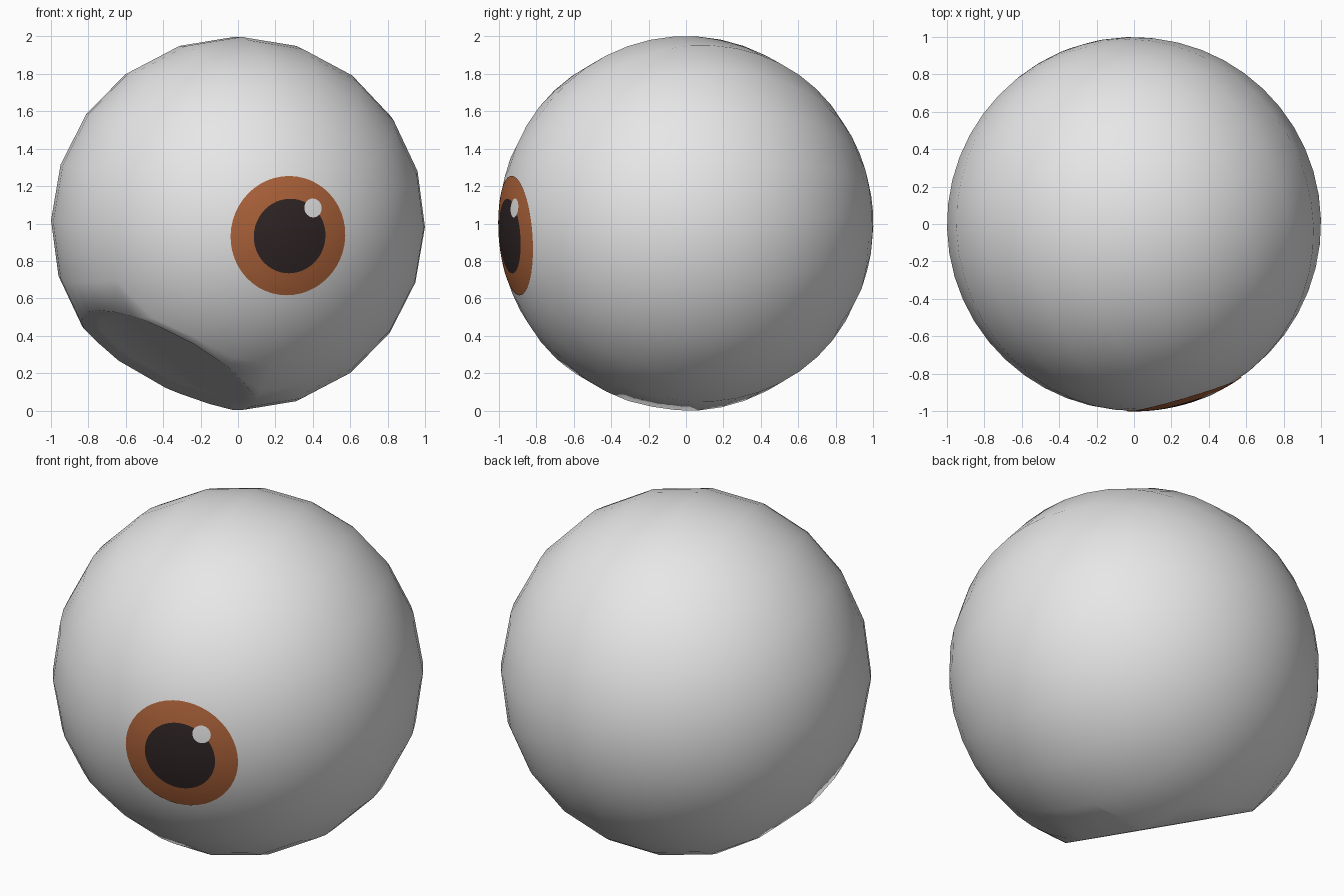
import bpy, bmesh, math
from mathutils import Vector, Matrix

if "Cube" in bpy.data.objects:
    bpy.data.objects.remove(bpy.data.objects["Cube"])

CENTRE = Vector((0, 0, 1))
GAZE = Vector((0.281, -0.957, -0.068)).normalized()
GLINT = Vector((0.40, -0.913, 0.083)).normalized()
DENT = Vector((-0.445, -0.268, -0.855)).normalized()


def material(name, rgb):
    m = bpy.data.materials.new(name)
    m.diffuse_color = (*rgb, 1)
    m.use_nodes = True
    m.node_tree.nodes["Principled BSDF"].inputs["Base Color"].default_value = m.diffuse_color
    return m


def frame(axis):
    """Rotation whose local z is the axis and local x points upward."""
    up = Vector((0, 0, 1))
    u = (up - axis * axis.dot(up)).normalized()
    v = axis.cross(u)
    return Matrix((u, v, axis)).transposed()


def finish(name, bm, mat):
    bmesh.ops.translate(bm, verts=bm.verts, vec=CENTRE)
    for f in bm.faces:
        f.smooth = True
    me = bpy.data.meshes.new(name)
    bm.to_mesh(me)
    bm.free()
    me.materials.append(mat)
    ob = bpy.data.objects.new(name, me)
    bpy.context.collection.objects.link(ob)
    return ob


def shell_patch(name, axis, a0, a1, radius, mat, rings=5, seg=48):
    """Thin round patch lying on the ball between two cone angles (degrees)."""
    bm = bmesh.new()
    rot = frame(axis)
    rows = []
    for i in range(rings + 1):
        t = math.radians(a0 + (a1 - a0) * i / rings)
        if t == 0:
            rows.append([bm.verts.new(axis * radius)] * seg)
            continue
        rows.append([bm.verts.new(rot @ Vector((
            math.sin(t) * math.cos(k * math.tau / seg),
            math.sin(t) * math.sin(k * math.tau / seg),
            math.cos(t))) * radius) for k in range(seg)])
    for r0, r1 in zip(rows, rows[1:]):
        for k in range(seg):
            n = (k + 1) % seg
            quad = [r0[k], r1[k], r1[n], r0[n]]
            bm.faces.new(list(dict.fromkeys(quad)))
    return finish(name, bm, mat)


white = material("eye white", (0.8, 0.8, 0.8))
brown = material("iris brown", (0.42, 0.125, 0.043))
black = material("pupil black", (0.03, 0.019, 0.019))

# Eyeball: poles along the gaze, 20 sides around
bm = bmesh.new()
bmesh.ops.create_uvsphere(bm, u_segments=20, v_segments=24, radius=1.0)
bmesh.ops.transform(bm, matrix=frame(GAZE).to_4x4(), verts=bm.verts)

# Shallow socket dent: cut off a cap, then fill with a recessed floor
bmesh.ops.bisect_plane(bm, geom=bm.verts[:] + bm.edges[:] + bm.faces[:],
                       plane_co=DENT * 0.85, plane_no=DENT, clear_outer=True)
rim = [e for e in bm.edges if e.is_boundary]
new = bmesh.ops.extrude_edge_only(bm, edges=rim)["geom"]
for v in (g for g in new if isinstance(g, bmesh.types.BMVert)):
    flat = v.co - DENT * v.co.dot(DENT)
    v.co = flat * 0.8 + DENT * 0.825
bmesh.ops.holes_fill(bm, edges=[e for e in bm.edges if e.is_boundary], sides=0)
bmesh.ops.recalc_face_normals(bm, faces=bm.faces)
finish("eyeball", bm, white)

# Painted iris, pupil and glint
shell_patch("iris", GAZE, 11.5, 18.6, 1.002, brown)
shell_patch("pupil", GAZE, 0, 11.5, 1.002, black)
shell_patch("glint", GLINT, 0, 2.9, 1.004, white, rings=2, seg=24)
